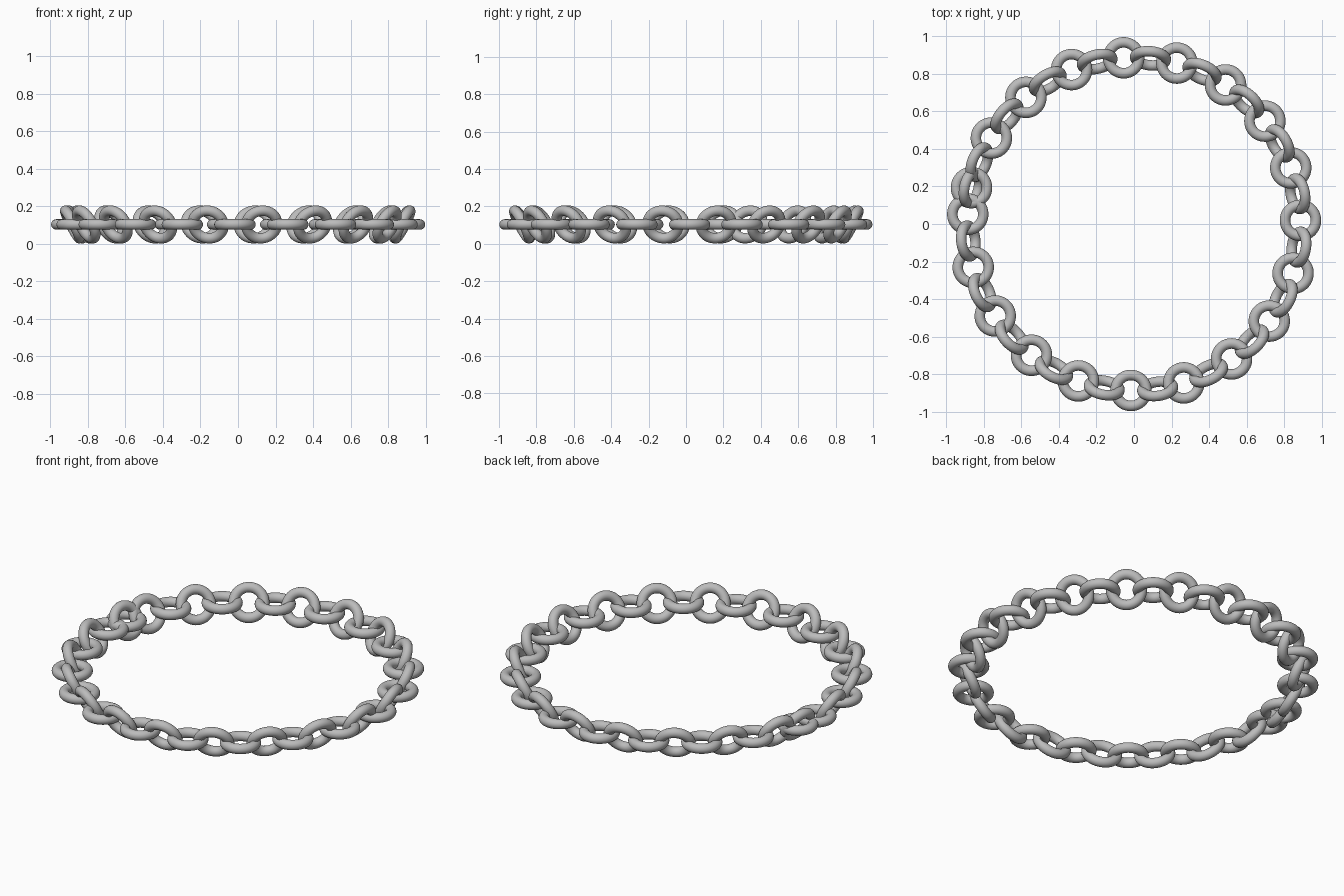
import bpy
from math import cos, sin, radians, tau

cube = bpy.data.objects.get("Cube")
if cube:
    bpy.data.objects.remove(cube, do_unlink=True)

RING_RADIUS = 0.888    # radius of the whole chain loop
LINK_RADIUS = 0.0825   # centre line of one link
WIRE_RADIUS = 0.028    # thickness of the link wire
LINK_COUNT = 40
STEP = tau / (LINK_COUNT - 1)   # last link closes over the first
START = radians(167.4)
TILT = radians(63)
HEIGHT = LINK_RADIUS * sin(TILT) + WIRE_RADIUS + 0.002

# Grey metal
metal = bpy.data.materials.new("grey_metal")
metal.use_nodes = True
color = (0.5, 0.5, 0.5, 1)
metal.diffuse_color = color
metal.node_tree.nodes["Principled BSDF"].inputs["Base Color"].default_value = color

# One link mesh shared by the whole chain
bpy.ops.mesh.primitive_torus_add(
    major_segments=48, minor_segments=20,
    major_radius=LINK_RADIUS, minor_radius=WIRE_RADIUS)
first = bpy.context.object
bpy.ops.object.shade_smooth()
first.data.name = "chain_link"
first.data.materials.append(metal)

# Alternate flat links and links leaning outward
for i in range(LINK_COUNT):
    if i == 0:
        link = first
    else:
        link = bpy.data.objects.new("link", first.data)
        bpy.context.collection.objects.link(link)
    tilted = i % 2 == 1
    link.name = f"{'tilted' if tilted else 'flat'}_link_{i + 1}"
    angle = START - i * STEP
    link.location = (RING_RADIUS * cos(angle), RING_RADIUS * sin(angle), HEIGHT)
    link.rotation_euler = (0, -TILT if tilted else 0, angle)
